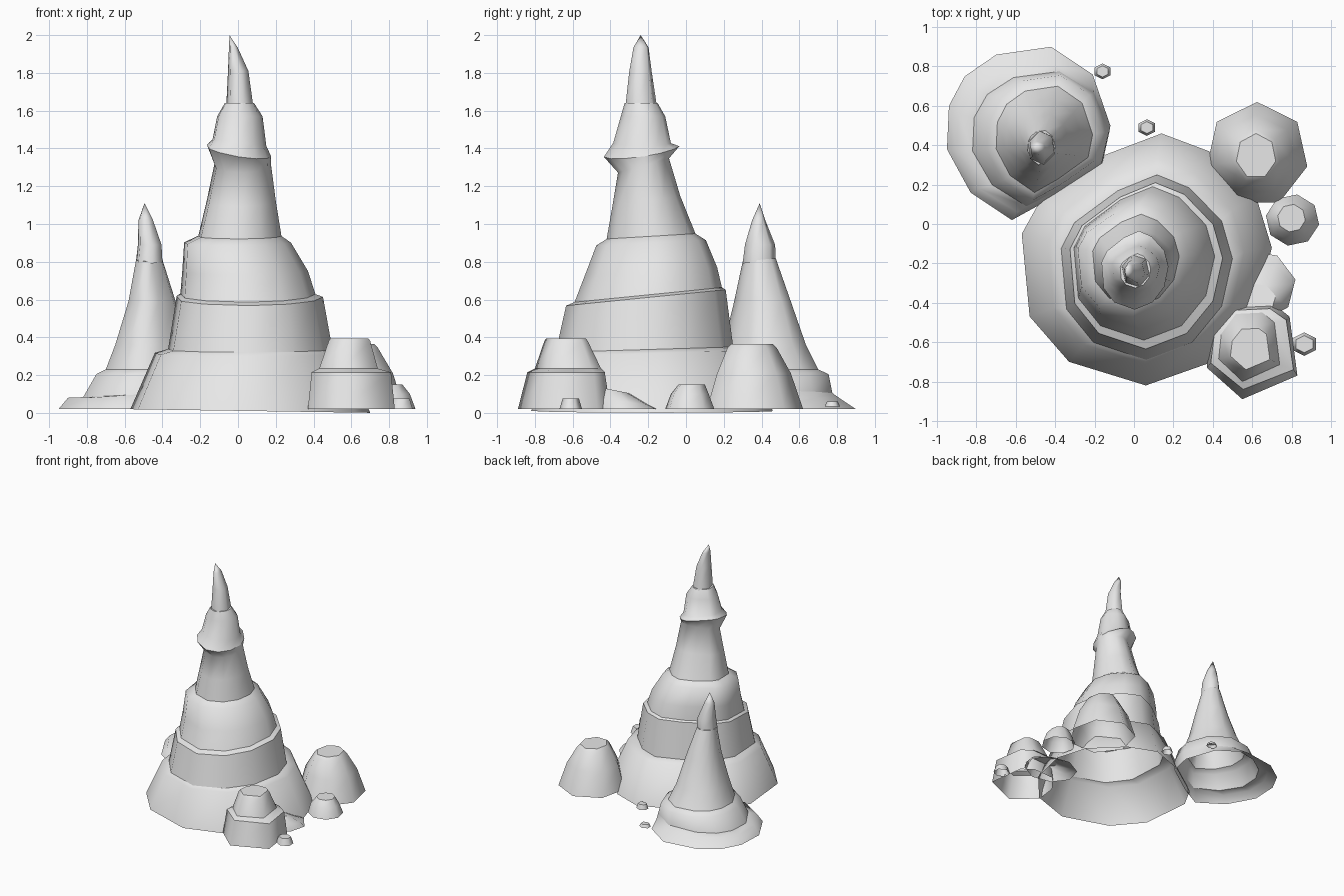
import bpy, bmesh, math

stone = bpy.data.materials.new("pale grey stone")
stone.diffuse_color = (0.8, 0.8, 0.8, 1)


def regular(sides, phase=-90):
    return [(math.cos(math.radians(phase + 360 * i / sides)),
             math.sin(math.radians(phase + 360 * i / sides))) for i in range(sides)]


def loft(name, outline, rings, tip=None, hard=(), angle=75):
    """Open-bottomed rock: the outline is fitted into the box of each ring.
    Ring: (x0, x1, y0, y1, z, x slope, y slope). Rings listed in hard get a crisp edge."""
    xs, ys = zip(*outline)
    unit = [((x - min(xs)) / (max(xs) - min(xs)) - 0.5,
             (y - min(ys)) / (max(ys) - min(ys)) - 0.5) for x, y in outline]
    sides = len(unit)
    bm = bmesh.new()
    loops = []
    for x0, x1, y0, y1, z, *slope in rings:
        tx, ty = slope if slope else (0, 0)
        cur = []
        for u, v in unit:
            dx, dy = u * (x1 - x0), v * (y1 - y0)
            cur.append(bm.verts.new(((x0 + x1) / 2 + dx, (y0 + y1) / 2 + dy,
                                     z + tx * dx + ty * dy)))
        loops.append(cur)
    for low, up in zip(loops, loops[1:]):
        for i in range(sides):
            j = (i + 1) % sides
            bm.faces.new((low[i], low[j], up[j], up[i]))
    top = loops[-1]
    if tip:
        t = bm.verts.new(tip)
        for i in range(sides):
            bm.faces.new((top[i], top[(i + 1) % sides], t))
    else:
        bm.faces.new(top)
        hard = tuple(hard) + (len(rings) - 1,)
    # Smooth sides, crisp ledges and very sharp corners
    for f in bm.faces:
        f.smooth = True
    for e in bm.edges:
        if len(e.link_faces) == 2 and e.calc_face_angle() > math.radians(angle):
            e.smooth = False
    for h in hard:
        for i in range(sides):
            bm.edges.get((loops[h][i], loops[h][(i + 1) % sides])).smooth = False
    me = bpy.data.meshes.new(name)
    bm.to_mesh(me)
    bm.free()
    ob = bpy.data.objects.new(name, me)
    bpy.context.collection.objects.link(ob)
    me.materials.append(stone)
    return ob


# Main stepped spire, ledge by ledge
main_outline = [(0.06, -0.82), (0.40, -0.70), (0.62, -0.45), (0.70, -0.12), (0.62, 0.14),
                (0.38, 0.37), (0.14, 0.46), (-0.15, 0.35), (-0.47, 0.13), (-0.57, -0.05),
                (-0.53, -0.47), (-0.33, -0.70)]
loft("main_spire", main_outline, [
    (-0.57, 0.70, -0.82, 0.46, 0.01, -0.015, 0),
    (-0.44, 0.56, -0.71, 0.33, 0.315, 0, 0.03),
    (-0.37, 0.50, -0.69, 0.25, 0.335, 0, 0.03),
    (-0.325, 0.45, -0.635, 0.21, 0.61, 0, 0.10),
    (-0.305, 0.41, -0.59, 0.19, 0.625, 0, 0.10),
    (-0.295, 0.37, -0.535, 0.165, 0.75, 0, 0.06),
    (-0.285, 0.28, -0.475, 0.105, 0.90, 0, 0.05),
    (-0.21, 0.23, -0.42, 0.05, 0.935, 0, 0.06),
    (-0.165, 0.20, -0.39, -0.03, 1.12, 0, 0.15),
    (-0.125, 0.175, -0.36, -0.09, 1.31, 0, 0.28),
    (-0.165, 0.175, -0.435, -0.035, 1.385, -0.17, 0.15),
    (-0.135, 0.15, -0.385, -0.08, 1.43, -0.12, 0.0),
    (-0.11, 0.13, -0.345, -0.11, 1.57),
    (-0.07, 0.085, -0.325, -0.15, 1.64),
], hard=(2, 3, 4, 7, 10))

# Faceted summit
loft("summit_tip", regular(6, -75), [
    (-0.062, 0.08, -0.32, -0.155, 1.63),
    (-0.053, 0.055, -0.30, -0.182, 1.81),
    (-0.048, -0.002, -0.278, -0.198, 1.935),
], tip=(-0.045, -0.24, 2.0), angle=45)

# Smaller spire with a spreading, uneven foot
side_outline = [(-0.62, 0.02), (-0.42, 0.13), (-0.16, 0.31), (-0.12, 0.50), (-0.21, 0.76),
                (-0.42, 0.90), (-0.70, 0.86), (-0.86, 0.75), (-0.94, 0.60), (-0.95, 0.38),
                (-0.83, 0.16)]
loft("side_spire", side_outline, [
    (-0.95, -0.12, 0.02, 0.90, 0.02),
    (-0.90, -0.125, 0.06, 0.81, 0.08),
    (-0.82, -0.13, 0.09, 0.775, 0.10, 0.05, 0),
    (-0.75, -0.16, 0.12, 0.755, 0.205),
    (-0.70, -0.21, 0.16, 0.70, 0.23),
    (-0.65, -0.265, 0.20, 0.635, 0.36),
    (-0.58, -0.33, 0.255, 0.555, 0.59),
    (-0.54, -0.40, 0.30, 0.475, 0.81, 0, 0.1),
], hard=(2, 4))
loft("side_spire_tip", regular(6, -80), [
    (-0.54, -0.40, 0.30, 0.475, 0.80, 0, 0.1),
    (-0.53, -0.405, 0.312, 0.472, 0.89),
    (-0.527, -0.45, 0.35, 0.42, 1.02),
], tip=(-0.495, 0.39, 1.11), angle=45)

# Two-step boulder in front
boulder_outline = [(0.55, -0.89), (0.83, -0.77), (0.79, -0.47), (0.70, -0.40), (0.50, -0.41),
                   (0.39, -0.55), (0.37, -0.73)]
loft("stepped_boulder", boulder_outline, [
    (0.37, 0.83, -0.89, -0.40, 0.02),
    (0.39, 0.81, -0.84, -0.43, 0.215),
    (0.43, 0.74, -0.80, -0.45, 0.235),
    (0.48, 0.70, -0.75, -0.52, 0.38),
    (0.49, 0.69, -0.74, -0.53, 0.395),
], hard=(1, 2))

# Low mound behind it
loft("low_mound", regular(8, -80), [
    (0.38, 0.82, -0.50, -0.13, 0.02),
    (0.42, 0.80, -0.48, -0.18, 0.06, 0, -0.15),
    (0.50, 0.72, -0.46, -0.30, 0.12, 0, -0.2),
])

# Rounded boulder at the back right
loft("back_boulder", regular(7, -270), [
    (0.37, 0.88, 0.11, 0.62, 0.02),
    (0.42, 0.82, 0.165, 0.555, 0.21),
    (0.50, 0.74, 0.22, 0.48, 0.345),
    (0.52, 0.72, 0.24, 0.46, 0.365),
])

# Small boulder at the right edge
loft("small_boulder", regular(8, -100), [
    (0.67, 0.94, -0.11, 0.15, 0.02),
    (0.69, 0.91, -0.08, 0.12, 0.10),
    (0.73, 0.87, -0.04, 0.10, 0.15),
])

# Loose stones: x, y, radius, bottom, top
for n, (x, y, r, z0, z1) in enumerate([(0.865, -0.61, 0.06, 0.02, 0.075),
                                       (0.065, 0.49, 0.042, 0.02, 0.06),
                                       (-0.16, 0.775, 0.04, 0.035, 0.06)]):
    q = r * 0.72
    loft("loose_stone_%d" % (n + 1), regular(6), [
        (x - r, x + r, y - r, y + r, z0),
        (x - q, x + q, y - q, y + q, z1)], angle=40)
